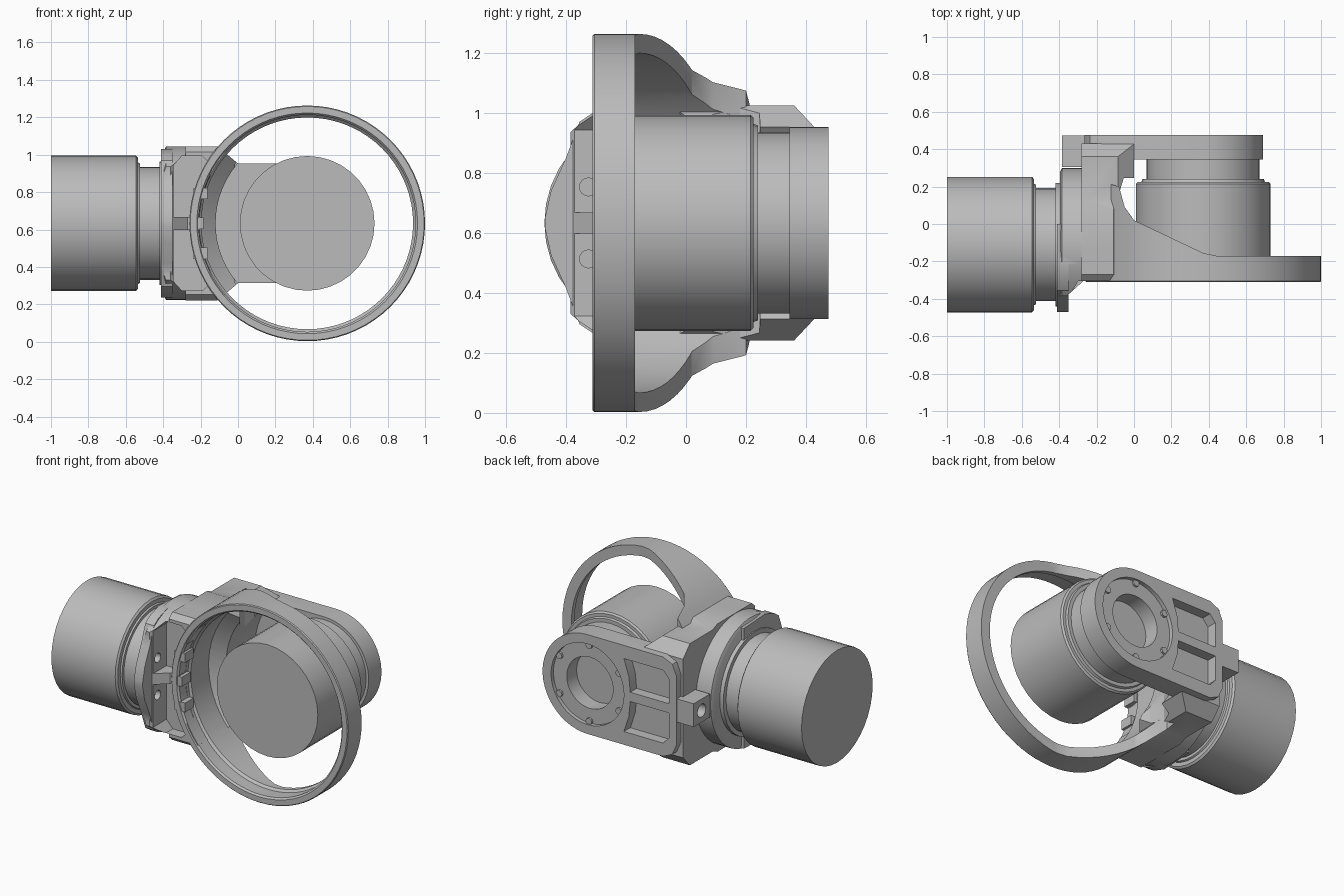
import bpy, bmesh, math
from mathutils import Vector

if "Cube" in bpy.data.objects:
    bpy.data.objects.remove(bpy.data.objects["Cube"], do_unlink=True)

MID = 0.633                      # height of both motor axes
MOTOR_X = 0.37                   # x of the ring and tilt motor axis
MOTOR_Y = -0.11                  # y of the side motor axis

grey = bpy.data.materials.new("satin grey")
grey.use_nodes = True
grey.diffuse_color = (0.5, 0.5, 0.5, 1)
grey.node_tree.nodes["Principled BSDF"].inputs["Base Color"].default_value = (0.5, 0.5, 0.5, 1)


def finish(name, bm):
    bmesh.ops.remove_doubles(bm, verts=bm.verts, dist=1e-5)
    bmesh.ops.recalc_face_normals(bm, faces=bm.faces)
    mesh = bpy.data.meshes.new(name)
    bm.to_mesh(mesh)
    bm.free()
    mesh.materials.append(grey)
    ob = bpy.data.objects.new(name, mesh)
    bpy.context.scene.collection.objects.link(ob)
    return ob


def place(axis, a, b, along):
    return {"x": Vector((along, a, b)), "y": Vector((a, along, b)), "z": Vector((a, b, along))}[axis]


def prism(name, axis, pts, lo, hi):
    """Extrude a flat outline along an axis."""
    bm = bmesh.new()
    low = [bm.verts.new(place(axis, a, b, lo)) for a, b in pts]
    high = [bm.verts.new(place(axis, a, b, hi)) for a, b in pts]
    bm.faces.new(low)
    bm.faces.new(high)
    for i in range(len(pts)):
        j = (i + 1) % len(pts)
        bm.faces.new((low[i], low[j], high[j], high[i]))
    return finish(name, bm)


def box(name, x0, x1, y0, y1, z0, z1):
    return prism(name, "z", [(x0, y0), (x1, y0), (x1, y1), (x0, y1)], z0, z1)


def lathe(name, axis, centre, profile, steps=32, closed=False):
    """Spin (distance along axis, radius) points; open profiles get end caps."""
    bm = bmesh.new()
    rings = []
    for along, r in profile:
        rings.append([bm.verts.new(place(axis, centre[0] + r * math.cos(t), centre[1] + r * math.sin(t), along))
                      for t in (2 * math.pi * k / steps for k in range(steps))])
    pairs = list(zip(rings, rings[1:])) + ([(rings[-1], rings[0])] if closed else [])
    for p, q in pairs:
        for k in range(steps):
            m = (k + 1) % steps
            bm.faces.new((p[k], p[m], q[m], q[k]))
    if not closed:
        bm.faces.new(rings[0])
        bm.faces.new(rings[-1])
    return finish(name, bm)


def boolean(ob, op, *others):
    for other in others:
        mod = ob.modifiers.new(op.lower(), "BOOLEAN")
        mod.operation, mod.solver, mod.object = op, "EXACT", other
        bpy.context.view_layer.objects.active = ob
        bpy.ops.object.modifier_apply(modifier=mod.name)
        bpy.data.objects.remove(other, do_unlink=True)


def mirrored(half):
    """Complete an upper outline with its reflection below the mid height."""
    return half + [(a, 2 * MID - b) for a, b in reversed(half)]


# Motors: can, shoulder, neck and collar
tilt = (MOTOR_X, MID)
side = (MOTOR_Y, MID)
tilt_motor = lathe("tilt_motor", "y", tilt,
                   [(-0.23, 0.36), (0.215, 0.36), (0.225, 0.35), (0.225, 0.33), (0.24, 0.325),
                    (0.24, 0.302), (0.35, 0.302)], 36)
side_motor = lathe("side_motor", "x", side,
                   [(-1, 0.362), (-0.545, 0.362), (-0.535, 0.35), (-0.535, 0.325), (-0.525, 0.32),
                    (-0.525, 0.302), (-0.42, 0.302), (-0.42, 0.33), (-0.38, 0.33)], 36)

# Bracket core between the ring and the rear arm
bracket = prism("bracket", "y", mirrored([(-0.28, 1.045), (-0.11, 1.045), (0.0, 0.953)]), -0.305, 0.43)
boolean(bracket, "INTERSECT", prism("cutter", "x", mirrored(
    [(-0.32, 1.0), (-0.27, 1.045), (0.08, 1.045), (0.13, 1.025), (0.36, 1.025), (0.435, 0.945)]), -1, 1))

# Round mount behind the side motor, sloped at the front
mount = lathe("mount", "x", side, [(-0.395, 0.39), (-0.385, 0.41), (-0.28, 0.41), (-0.2, 0.36), (-0.12, 0.3)], 48)
boolean(mount, "INTERSECT", prism("cutter", "z", [(-0.5, 0.4), (0, 0.4), (0, -0.3), (-0.265, -0.3),
                                                 (-0.36, -0.385), (-0.5, -0.385)], -1, 2))
rim = prism("rim", "x", mirrored([(0, 1.02), (-0.22, 1.03), (-0.31, 1.0), (-0.355, 0.97), (-0.40, 0.85),
                                  (-0.45, 0.74), (-0.47, 0.65)]), -0.412, -0.35)
boolean(bracket, "UNION", mount, rim)

# Front pockets, left of the ring, with screw holes in the rim
for s in (-1, 1):
    outline = [(-0.345, MID + s * 0.035), (-0.345, MID + s * 0.31), (-0.30, MID + s * 0.36),
               (-0.19, MID + s * 0.36), (-0.15, MID + s * 0.32), (-0.15, MID + s * 0.035)]
    boolean(bracket, "DIFFERENCE", prism("cutter", "y", outline, -0.6, -0.235))
    boolean(bracket, "DIFFERENCE", lathe("cutter", "x", (-0.325, MID + s * 0.12), [(-0.38, 0.03), (-0.3, 0.03)], 16))

# Clearance for the tilt motor, and the gap beside it
boolean(bracket, "DIFFERENCE",
        lathe("cutter", "y", tilt, [(-0.5, 0.578), (-0.03, 0.578), (0.05, 0.49), (0.352, 0.49)], 64),
        prism("cutter", "z", [(0.1, -0.01), (0.005, 0.015), (-0.05, 0.09), (-0.075, 0.18), (-0.055, 0.245),
                              (0.1, 0.25)], -1, 2))

# Big front ring whose rear edge slopes up into the bracket
ring = lathe("ring", "y", tilt, [(-0.311, 0.59), (-0.311, 0.625), (-0.305, 0.63), (0.3, 0.63), (0.3, 0.566),
                                 (-0.2, 0.566), (-0.215, 0.58), (-0.3, 0.58)], 72, True)
boolean(ring, "INTERSECT", prism("cutter", "z", [(1.1, -0.4), (1.1, -0.17), (0.44, -0.17), (0.37, -0.155),
                                                (0.0, 0.02), (-0.05, 0.09), (-0.08, 0.2), (-0.2, 0.235),
                                                (-0.4, 0.24), (-0.4, -0.4)], -1, 2))
boolean(bracket, "UNION", ring)

# Small clips along the ring's inner left edge
for dz in (-0.16, 0.0, 0.16):
    x = MOTOR_X - math.sqrt(0.58 ** 2 - dz ** 2)
    boolean(bracket, "UNION", box("clip", x - 0.05, x + 0.025, -0.307, -0.22, MID + dz - 0.03, MID + dz + 0.03))

# Rear arm: round end for the motor, chamfered end towards the bracket
arc = [(MOTOR_X + 0.32 * math.cos(t), MID + 0.32 * math.sin(t))
       for t in (math.radians(3 + 87 * k / 12) for k in range(13))]
arm = prism("arm", "y", mirrored(arc + [(-0.17, MID + 0.32), (-0.235, MID + 0.29), (-0.265, MID + 0.22)]),
            0.345, 0.475)
boolean(arm, "DIFFERENCE",
        lathe("cutter", "y", tilt, [(0.45, 0.26), (0.6, 0.26)], 40),
        lathe("cutter", "y", tilt, [(0.2, 0.165), (0.6, 0.165)], 40))
boolean(bracket, "UNION", arm)

# Rear pockets either side of a middle rib
for s in (-1, 1):
    outline = [(-0.21, MID + s * 0.03), (-0.21, MID + s * 0.19), (-0.17, MID + s * 0.235),
               (0.11, MID + s * 0.235), (0.075, MID + s * 0.13), (0.065, MID + s * 0.03)]
    boolean(bracket, "DIFFERENCE", prism("cutter", "y", outline, 0.41, 0.6))

# Raised teeth around the recess in the arm
for k in range(6):
    t = math.radians(60 * k + 30)
    x, z = MOTOR_X + 0.245 * math.cos(t), MID + 0.245 * math.sin(t)
    boolean(bracket, "UNION", lathe("tooth", "y", (x, z), [(0.44, 0.022), (0.463, 0.022)], 8))

# Drilled lug on the end of the arm
lug = box("lug", -0.385, -0.25, 0.305, 0.472, MID - 0.075, MID + 0.075)
boolean(lug, "DIFFERENCE", lathe("cutter", "x", (0.39, MID), [(-0.5, 0.042), (-0.29, 0.042)], 16))
boolean(bracket, "UNION", lug)

# Smooth curved walls and keep the edges crisp
for ob in (tilt_motor, side_motor, bracket):
    bpy.ops.object.select_all(action="DESELECT")
    ob.select_set(True)
    bpy.context.view_layer.objects.active = ob
    bpy.ops.object.shade_smooth_by_angle(angle=math.radians(30))
